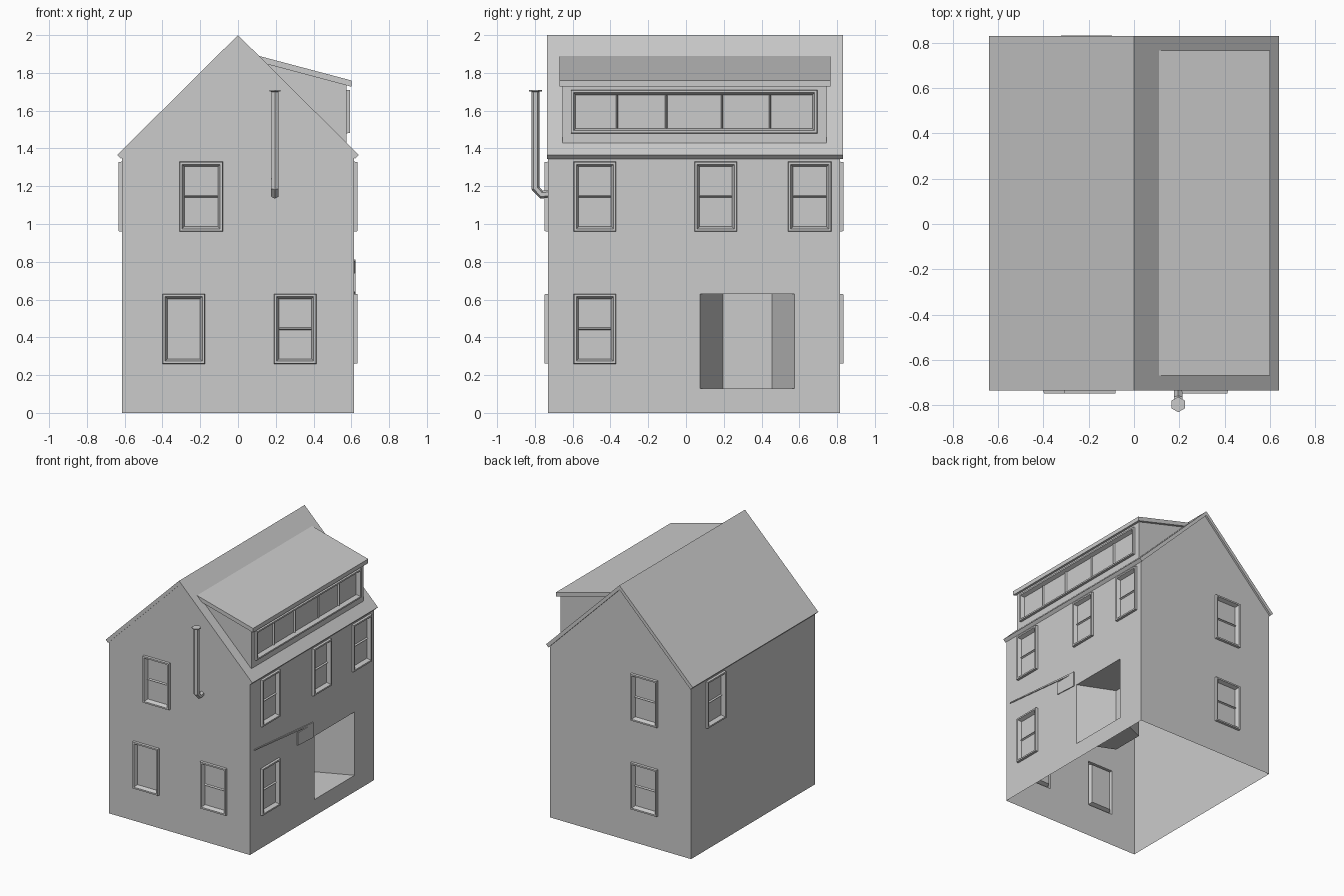
import bpy, bmesh, math
from mathutils import Vector

cube = bpy.data.objects.get("Cube")
if cube:
    bpy.data.objects.remove(cube, do_unlink=True)

GREY = (0.6, 0.6, 0.6, 1.0)
mat = bpy.data.materials.new("plain grey")
mat.use_nodes = True
mat.diffuse_color = GREY
bsdf = next(n for n in mat.node_tree.nodes if n.type == 'BSDF_PRINCIPLED')
bsdf.inputs["Base Color"].default_value = GREY
bsdf.inputs["Roughness"].default_value = 0.8

WX, Y0, Y1, EAVE, RIDGE = 0.615, -0.73, 0.815, 1.35, 1.965   # wall extents

# Each side maps (u along wall, v height, d outward) to world; flip mirrors winding
SIDES = {
    "front": (lambda u, v, d: (u, Y0 - d, v), False),
    "back": (lambda u, v, d: (u, Y1 + d, v), True),
    "right": (lambda u, v, d: (WX + d, u, v), False),
    "left": (lambda u, v, d: (-WX - d, u, v), True),
    "dormer": (lambda u, v, d: (0.575 + d, u, v), False),
}


def finish(bm, name, flip=False, recalc=False):
    bmesh.ops.remove_doubles(bm, verts=bm.verts, dist=1e-5)
    if recalc:
        bmesh.ops.recalc_face_normals(bm, faces=bm.faces)
    if flip:
        bmesh.ops.reverse_faces(bm, faces=bm.faces)
    me = bpy.data.meshes.new(name)
    bm.to_mesh(me)
    bm.free()
    me.materials.append(mat)
    ob = bpy.data.objects.new(name, me)
    bpy.context.collection.objects.link(ob)
    return ob


def face(bm, pts):
    return bm.faces.new([bm.verts.new(p) for p in pts])


def wall(name, side, u0, u1, v0, v1, holes, gable=False):
    """Thin wall sheet with rectangular openings."""
    P, flip = SIDES[side]
    bm = bmesh.new()
    us = sorted({u0, u1, *[c for h in holes for c in h[:2]]})
    vs = sorted({v0, v1, *[c for h in holes for c in h[2:]]})
    for a, b in zip(us, us[1:]):
        for c, e in zip(vs, vs[1:]):
            mu, mv = (a + b) / 2, (c + e) / 2
            if any(h[0] < mu < h[1] and h[2] < mv < h[3] for h in holes):
                continue
            face(bm, [P(a, c, 0), P(b, c, 0), P(b, e, 0), P(a, e, 0)])
    if gable:
        face(bm, [P(u, v1, 0) for u in us] + [P(0, RIDGE, 0)])
    return finish(bm, name, flip)


def stepped(name, side, rect, steps, hbars=(), vbars=()):
    """Nested rectangles (inset u, inset v, depth) bridged, closed by a pane, plus bars."""
    P, flip = SIDES[side]
    u0, u1, v0, v1 = rect
    bm = bmesh.new()
    rings = [[P(u0 + i, v0 + j, d), P(u1 - i, v0 + j, d),
              P(u1 - i, v1 - j, d), P(u0 + i, v1 - j, d)] for i, j, d in steps]
    for r, s in zip(rings, rings[1:]):
        for k in range(4):
            n = (k + 1) % 4
            face(bm, [r[k], r[n], s[n], s[k]])
    face(bm, rings[-1])
    i, j, d = steps[-1]
    w, top = 0.006, d + 0.012
    for v in hbars:                       # ridge-shaped glazing bars
        a, b = u0 + i, u1 - i
        face(bm, [P(a, v - w, d), P(b, v - w, d), P(b, v, top), P(a, v, top)])
        face(bm, [P(a, v, top), P(b, v, top), P(b, v + w, d), P(a, v + w, d)])
    for u in vbars:
        a, b = v0 + j, v1 - j
        face(bm, [P(u - w, a, d), P(u, a, top), P(u, b, top), P(u - w, b, d)])
        face(bm, [P(u, a, top), P(u + w, a, d), P(u + w, b, d), P(u, b, top)])
    return finish(bm, name, flip)


def prism(name, profile, y0, y1):
    """Closed x-z profile extruded along y."""
    bm = bmesh.new()
    f = face(bm, [(x, y0, z) for x, z in profile])
    ext = bmesh.ops.extrude_face_region(bm, geom=[f])
    moved = [g for g in ext["geom"] if isinstance(g, bmesh.types.BMVert)]
    bmesh.ops.translate(bm, verts=moved, vec=(0, y1 - y0, 0))
    return finish(bm, name, recalc=True)


# Windows: side, left, right, bottom, top, has middle bar
LO, HI = (0.26, 0.63), (0.96, 1.33)
WINDOWS = [
    ("front", -0.31, -0.08, *HI, True), ("front", -0.40, -0.175, *LO, False),
    ("front", 0.19, 0.415, *LO, True),
    ("back", -0.325, -0.095, *HI, True), ("back", -0.325, -0.095, *LO, True),
    ("right", -0.595, -0.37, *HI, True), ("right", 0.045, 0.27, *HI, True),
    ("right", 0.54, 0.77, *HI, True), ("right", -0.595, -0.37, *LO, True),
    ("left", 0.40, 0.63, *HI, True),
]
FRAME = [(0, 0, 0), (0.002, 0.002, 0.018), (0.014, 0.014, 0.018), (0.026, 0.026, -0.012)]
DOOR = (0.075, 0.575, 0.13, 0.63)

# Walls with openings
for side, (a, b) in {"front": (-WX, WX), "back": (-WX, WX),
                     "right": (Y0, Y1), "left": (Y0, Y1)}.items():
    holes = [w[1:5] for w in WINDOWS if w[0] == side]
    if side == "right":
        holes.append(DOOR)
    wall(side + "_wall", side, a, b, 0, EAVE, holes, side in ("front", "back"))

for n, (side, a, b, c, e, bar) in enumerate(WINDOWS):
    mid = [(c + e) / 2] if bar else []
    stepped(f"{side}_window_{n + 1}", side, (a, b, c, e), FRAME, mid)

# Entrance recess with splayed sides
stepped("entrance_recess", "right", DOOR, [(0, 0, 0), (0.12, 0, -0.28)])

# Main roof
prism("main_roof", [(0, 2.0), (0.64, 1.365), (0.62, 1.345), (0, 1.965),
                    (-0.62, 1.345), (-0.64, 1.365)], -0.735, 0.83)

# Dormer: front wall, cheeks, strip window and sloping roof
STRIP = (-0.61, 0.695, 1.48, 1.71)
wall("dormer_front", "dormer", -0.655, 0.745, 1.41, 1.74, [STRIP])
stepped("dormer_window", "dormer", STRIP, FRAME,
        vbars=(-0.365, -0.105, 0.19, 0.445))
for name, y, flip in (("dormer_front_cheek", -0.655, False), ("dormer_back_cheek", 0.745, True)):
    bm = bmesh.new()
    face(bm, [(0.13, y, 1.86), (0.575, y, 1.41), (0.575, y, 1.74)])
    finish(bm, name, flip)
prism("dormer_roof", [(0.11, 1.89), (0.60, 1.76), (0.60, 1.727), (0.14, 1.85)], -0.67, 0.765)

# Shallow ledge and small canopy plate above the entrance
P = SIDES["right"][0]
for name, pts in (("slanted_ledge", [(-0.68, 0.813), (-0.68, 0.805), (0.05, 0.735), (0.05, 0.75)]),
                  ("canopy_plate", [(-0.14, 0.74), (-0.14, 0.64), (0.05, 0.63), (0.05, 0.74)])):
    bm = bmesh.new()
    lo = [P(u, v, 0) for u, v in pts]
    hi = [P(u, v, 0.007) for u, v in pts]
    face(bm, hi)
    for k in range(4):
        n = (k + 1) % 4
        face(bm, [lo[k], lo[n], hi[n], hi[k]])
    finish(bm, name, recalc=True)

# Flue pipe: leaves the wall, bends upward, thin flared cap
bm = bmesh.new()
rings = []
SEG = 6
for y, z, r, tilt in ((-0.725, 1.16, 0.02, 90), (-0.765, 1.155, 0.022, 75),
                      (-0.797, 1.19, 0.022, 20), (-0.797, 1.70, 0.021, 0),
                      (-0.797, 1.702, 0.034, 0), (-0.797, 1.71, 0.034, 0)):
    t = math.radians(tilt)
    ring = []
    for k in range(SEG):
        a = 2 * math.pi * k / SEG + math.pi / 6
        cx, cy = r * math.cos(a), r * math.sin(a)
        ring.append(bm.verts.new((0.195 + cx, y + cy * math.cos(t), z + cy * math.sin(t))))
    rings.append(ring)
for r, s in zip(rings, rings[1:]):
    for k in range(SEG):
        n = (k + 1) % SEG
        bm.faces.new([r[k], r[n], s[n], s[k]])
bm.faces.new(rings[0])
bm.faces.new(rings[-1])
finish(bm, "flue_pipe", recalc=True)
